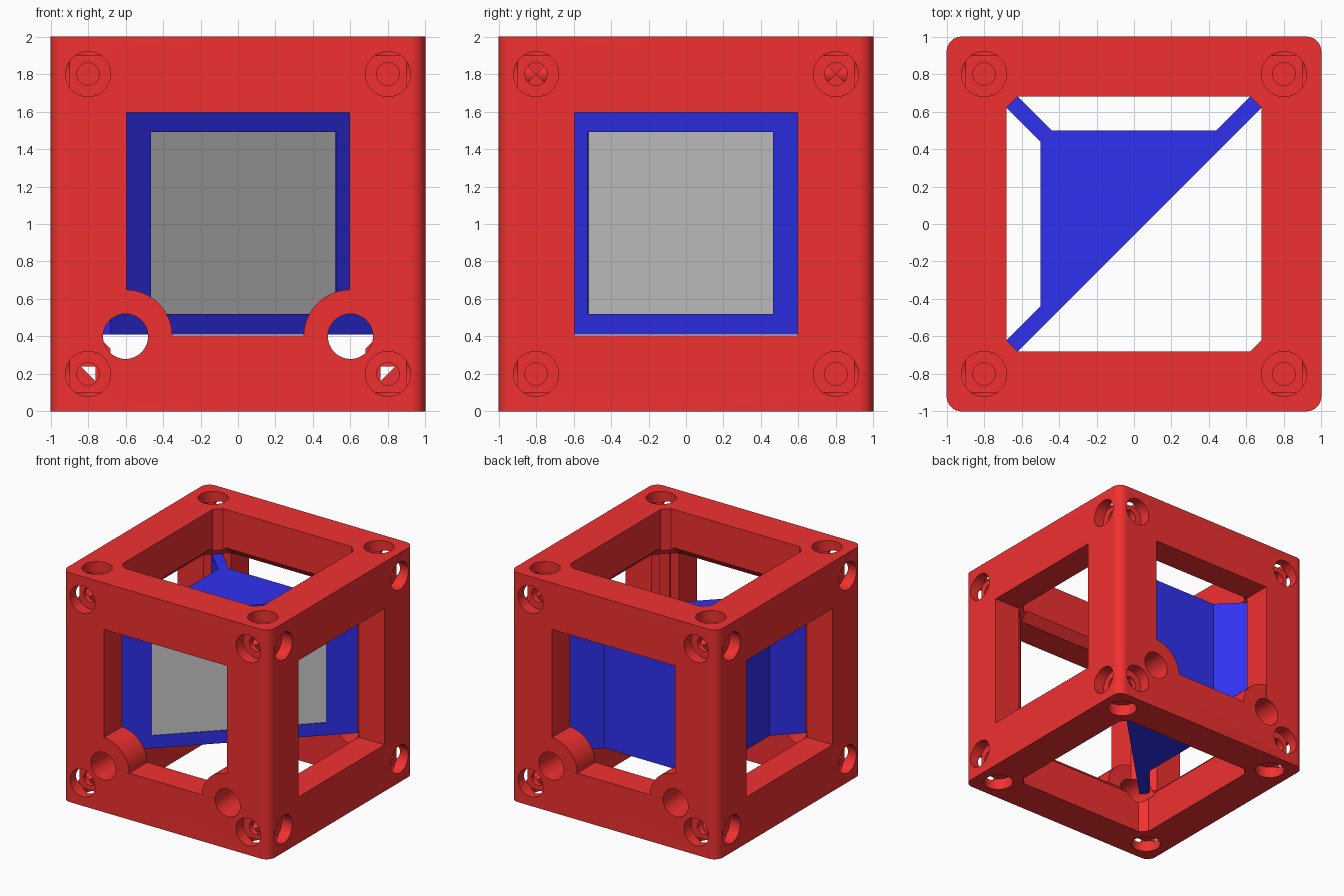
import bpy, bmesh, math
from mathutils import Matrix, Vector

if "Cube" in bpy.data.objects:
    bpy.data.objects.remove(bpy.data.objects["Cube"])

def material(name, color):
    m = bpy.data.materials.new(name)
    m.diffuse_color = color
    m.use_nodes = True
    m.node_tree.nodes["Principled BSDF"].inputs["Base Color"].default_value = m.diffuse_color
    return m

RED = material("red", (0.88, 0.03, 0.03, 1))
BLUE = material("blue", (0.03, 0.03, 0.88, 1))

def finish(name, bm, mat=None, matrix=None):
    bmesh.ops.recalc_face_normals(bm, faces=bm.faces)
    if matrix:
        bm.transform(matrix)
    me = bpy.data.meshes.new(name)
    bm.to_mesh(me)
    bm.free()
    ob = bpy.data.objects.new(name, me)
    bpy.context.collection.objects.link(ob)
    if mat:
        me.materials.append(mat)
    return ob

def box(name, size, center=(0, 0, 0), bevel=0, segments=1, upright_only=True, turn=0, mat=None):
    bm = bmesh.new()
    bmesh.ops.create_cube(bm, size=1, matrix=Matrix.Diagonal((*size, 1)))
    if bevel:
        edges = [e for e in bm.edges if not upright_only
                 or abs(e.verts[0].co.z - e.verts[1].co.z) > 0.01]
        bmesh.ops.bevel(bm, geom=edges, offset=bevel, segments=segments,
                        profile=0.5, affect='EDGES')
    return finish(name, bm, mat, Matrix.Translation(center) @ Matrix.Rotation(turn, 4, 'Z'))

def prism(name, points, z0, z1, mat=None, matrix=None):
    bm = bmesh.new()
    face = bm.faces.new([bm.verts.new((x, y, z0)) for x, y in points])
    ext = bmesh.ops.extrude_face_region(bm, geom=[face])
    for v in ext["geom"]:
        if isinstance(v, bmesh.types.BMVert):
            v.co.z = z1
    return finish(name, bm, mat, matrix)

def lathe(name, profile, origin, direction, n=48):
    bm = bmesh.new()
    rings = [[bm.verts.new((r * math.cos(2 * math.pi * i / n), r * math.sin(2 * math.pi * i / n), h))
              for i in range(n)] for r, h in profile]
    for a, b in zip(rings, rings[1:]):
        for i in range(n):
            j = (i + 1) % n
            bm.faces.new((a[i], a[j], b[j], b[i]))
    bm.faces.new(rings[0])
    bm.faces.new(rings[-1])
    rot = Vector(direction).to_track_quat('Z', 'Y').to_matrix().to_4x4()
    return finish(name, bm, None, Matrix.Translation(origin) @ rot)

def boolean(target, tool, operation='DIFFERENCE'):
    mod = target.modifiers.new("cut", 'BOOLEAN')
    mod.object, mod.operation, mod.solver = tool, operation, 'EXACT'
    bpy.context.view_layer.objects.active = target
    bpy.ops.object.modifier_apply(modifier=mod.name)
    bpy.data.objects.remove(tool, do_unlink=True)

C = (0, 0, 1)
SIGNS = (-1, 1)

# Outer cube with rounded uprights, hollowed with chamfered inner edges
frame = box("cube_frame", (2, 2, 2), C, 0.08, 8, mat=RED)
boolean(frame, box("cavity", (1.5, 1.5, 1.5), C, 0.155, 1, False))

# Side windows and top and bottom openings
W = 1.19
boolean(frame, box("window_y", (W, 2.4, W), C))
boolean(frame, box("window_x", (2.4, W, W), C))
boolean(frame, box("opening_z", (1.36, 1.36, 2.4), C, 0.06))

# Rod bosses and their bores in the front and back
for x in SIGNS:
    for y in SIGNS:
        boolean(frame, lathe("boss", [(0.25, 0.751), (0.25, 0.999)],
                             (0.6 * x, 0, 0.4), (0, y, 0)), 'UNION')
for x in SIGNS:
    for y in SIGNS:
        boolean(frame, lathe("bore", [(0.12, 0.55), (0.12, 1.1)],
                             (0.6 * x, 0, 0.4), (0, y, 0)))

# Slots in the posts holding the mirror mount
for turn in (math.pi / 4, -math.pi / 4):
    boolean(frame, box("slot", (2.03, 0.09, W), C, turn=turn))

# Counterbored screw holes at the corners of all six faces
for axis in range(3):
    for s in SIGNS:
        d = Vector((0, 0, 0))
        d[axis] = s
        for a in SIGNS:
            for b in SIGNS:
                o = Vector(C)
                o[(axis + 1) % 3] += 0.8 * a
                o[(axis + 2) % 3] += 0.8 * b
                boolean(frame, lathe("screw_hole", [(0.06, 0.69), (0.06, 0.9),
                                                    (0.12, 0.9), (0.12, 1.1)], o, d))

# Narrow channels along the lower side beams
for s in SIGNS:
    tri = [(0.84 * s, 0.24), (0.76 * s, 0.24), (0.76 * s, 0.16)]
    boolean(frame, prism("channel", tri, -0.95, 0.95,
                         matrix=Matrix.Rotation(math.pi / 2, 4, 'X')))

# Mirror mount: half block with diagonal fins
mount = prism("mirror_mount", [(-0.68, -0.74), (0.74, 0.68), (0.68, 0.74), (0.44, 0.5),
                               (-0.44, 0.5), (-0.68, 0.74), (-0.74, 0.68), (-0.5, 0.44),
                               (-0.5, -0.44), (-0.74, -0.68)], 0.41, 1.595, BLUE)

# Recessed mirror on the diagonal face
def on_diagonal(name, near, far):
    mid = (near + far) / 2 / math.sqrt(2)
    return box(name, (1.4, far - near, 0.97), (mid, -mid, 1.005), turn=math.pi / 4)

boolean(mount, on_diagonal("recess", 0.01, 0.08))
on_diagonal("mirror", 0.01, 0.035)

# Smooth the round surfaces, keep edges sharp
bpy.ops.object.select_all(action='DESELECT')
frame.select_set(True)
bpy.context.view_layer.objects.active = frame
bpy.ops.object.shade_smooth_by_angle(angle=math.radians(30))
